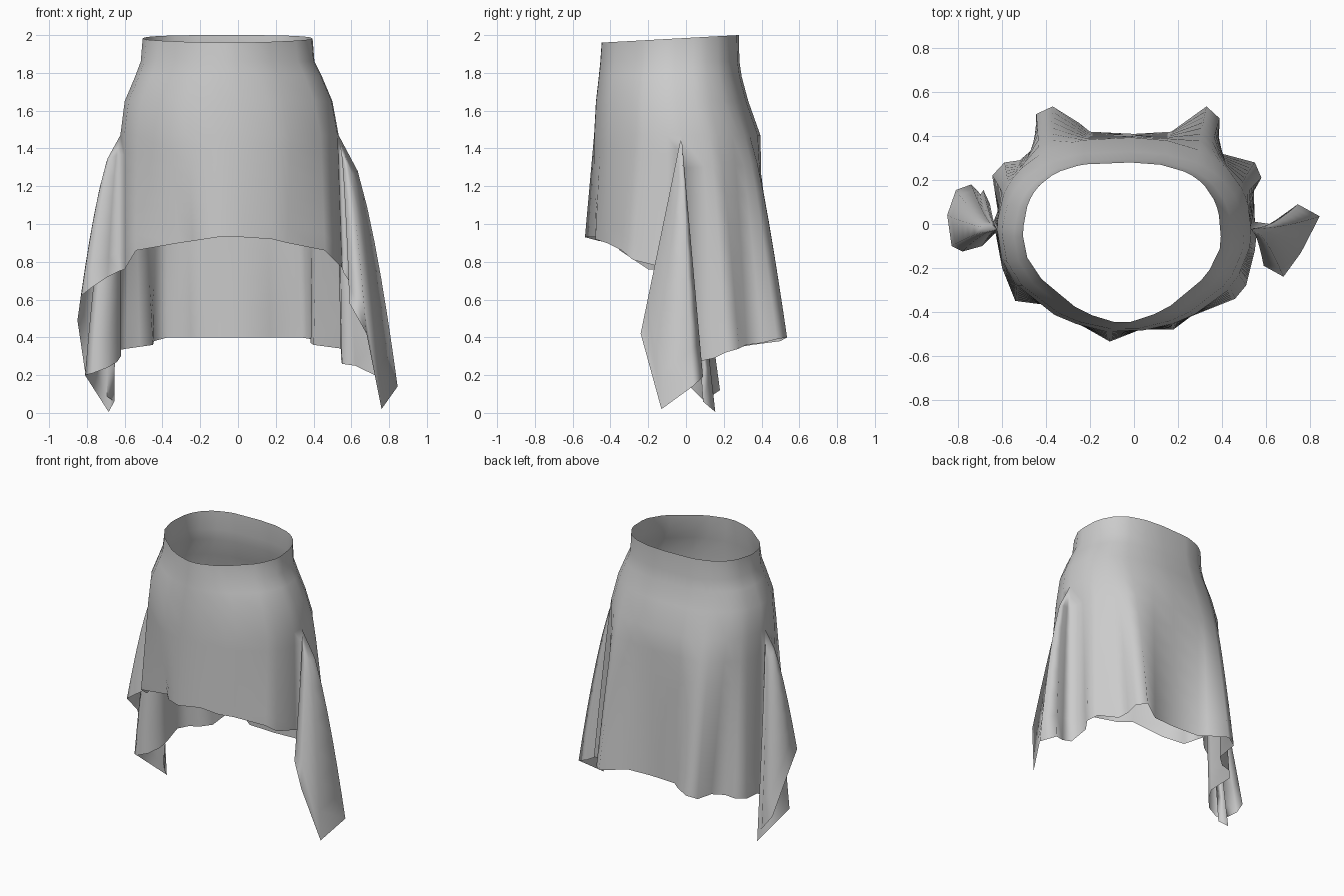
import bpy, bmesh, math
from mathutils import Vector

if "Cube" in bpy.data.objects:
    bpy.data.objects.remove(bpy.data.objects["Cube"])

# Hem outline, counter-clockwise from above, one list per panel
front_hem = [(-.63, -.04, .75), (-.6, -.2, .76), (-.54, -.35, .86), (-.31, -.38, .9),
             (-.24, -.46, .91), (-.11, -.535, .93), (.03, -.48, .93), (.18, -.48, .92),
             (.26, -.42, .9), (.46, -.34, .86), (.51, -.28, .81), (.55, -.12, .77), (.56, -.03, .74)]
right_drape = [(.6, -.08, .68), (.59, -.19, .58), (.68, -.24, .42), (.76, -.13, .02),
               (.845, .035, .14), (.745, .09, .19), (.62, 0, .25)]
back_hem = [(.55, .01, .26), (.545, .15, .29), (.58, .21, .32), (.55, .28, .34), (.4, .32, .36),
            (.385, .4, .37), (.39, .48, .39), (.33, .535, .4), (.17, .42, .4), (0, .41, .4),
            (-.2, .42, .4), (-.25, .46, .4), (-.37, .535, .4), (-.445, .5, .38), (-.45, .35, .36),
            (-.52, .29, .35), (-.59, .28, .34), (-.645, .22, .33), (-.62, .06, .3), (-.64, .01, .27)]
left_drape = [(-.69, -.05, .24), (-.77, -.07, .21), (-.81, -.04, .2), (-.685, .155, .005),
              (-.655, .09, .06), (-.74, .18, .12), (-.81, .155, .22), (-.85, .04, .49),
              (-.83, -.1, .62), (-.78, -.125, .66), (-.69, -.1, .72)]

# Upper body rings: z, centre x, half width, centre y, half depth, front and back squareness
rings = [(1.96, -.055, .45, -.085, .365, 1.6, 2.75), (1.86, -.055, .46, -.087, .37, 1.65, 2.7),
         (1.78, -.05, .495, -.085, .38, 1.75, 2.6), (1.65, -.05, .55, -.075, .405, 1.85, 2.5),
         (1.47, -.045, .578, -.048, .442, 1.95, 2.4)]
STEPS = 7
SIDE = .03      # drapes leave the hip just behind the middle


def ring_point(level, ang):
    """Rounded outline: oval at the front, flatter at the back."""
    z, cx, a, cy, b, front, back = rings[level]
    c, s = math.cos(ang), math.sin(ang)
    n = 2 / (back if s > 0 else front)
    x = cx + a * math.copysign(abs(c) ** n, c)
    y = cy + b * math.copysign(abs(s) ** n, s)
    if level == 0:
        z += .055 * (y + .45)       # waist rises toward the back
    return Vector((x, y, z))


def column(hem, ang, px, py):
    """Vertical cloth line: waist, hip, then flaring down to the hem."""
    pts = [ring_point(k, ang) for k in range(len(rings))]
    hip, end = pts[-1], Vector(hem)
    for k in range(1, STEPS + 1):
        f = k / STEPS
        p = hip.lerp(end, f)
        p.x = hip.x + (end.x - hip.x) * f ** px
        p.y = hip.y + (end.y - hip.y) * f ** py
        pts.append(p)
    return pts


def panel(hem, start, end, py):
    """Spread a panel's columns round the hip by hem length."""
    length = [0]
    for p, q in zip(hem, hem[1:]):
        length.append(length[-1] + (Vector(q).xy - Vector(p).xy).length)
    return [column(h, start + (end - start) * d / length[-1], 1, py) for h, d in zip(hem, length)]


columns = panel(front_hem, math.pi - SIDE, 2 * math.pi + SIDE, 1)
columns += [column(h, SIDE, .58, 1) for h in right_drape]
columns += panel(back_hem, SIDE, math.pi - SIDE, .8)
columns += [column(h, math.pi - SIDE, .58, .9) for h in left_drape]

# Loft the columns into one open skirt; drapes fan out from the side seams
bm = bmesh.new()
grid = [[bm.verts.new(p) for p in col] for col in columns]
for i, a in enumerate(grid):
    b = grid[(i + 1) % len(grid)]
    for r in range(len(a) - 1):
        if (a[r + 1].co - b[r + 1].co).length > 1e-4:
            bm.faces.new((a[r], a[r + 1], b[r + 1], b[r]))
bmesh.ops.remove_doubles(bm, verts=bm.verts, dist=1e-4)
bmesh.ops.delete(bm, geom=[v for v in bm.verts if not v.link_faces], context='VERTS')
for f in bm.faces:
    f.smooth = True
mesh = bpy.data.meshes.new("draped_skirt")
bm.to_mesh(mesh)
bm.free()
skirt = bpy.data.objects.new("draped_skirt", mesh)
bpy.context.collection.objects.link(skirt)
